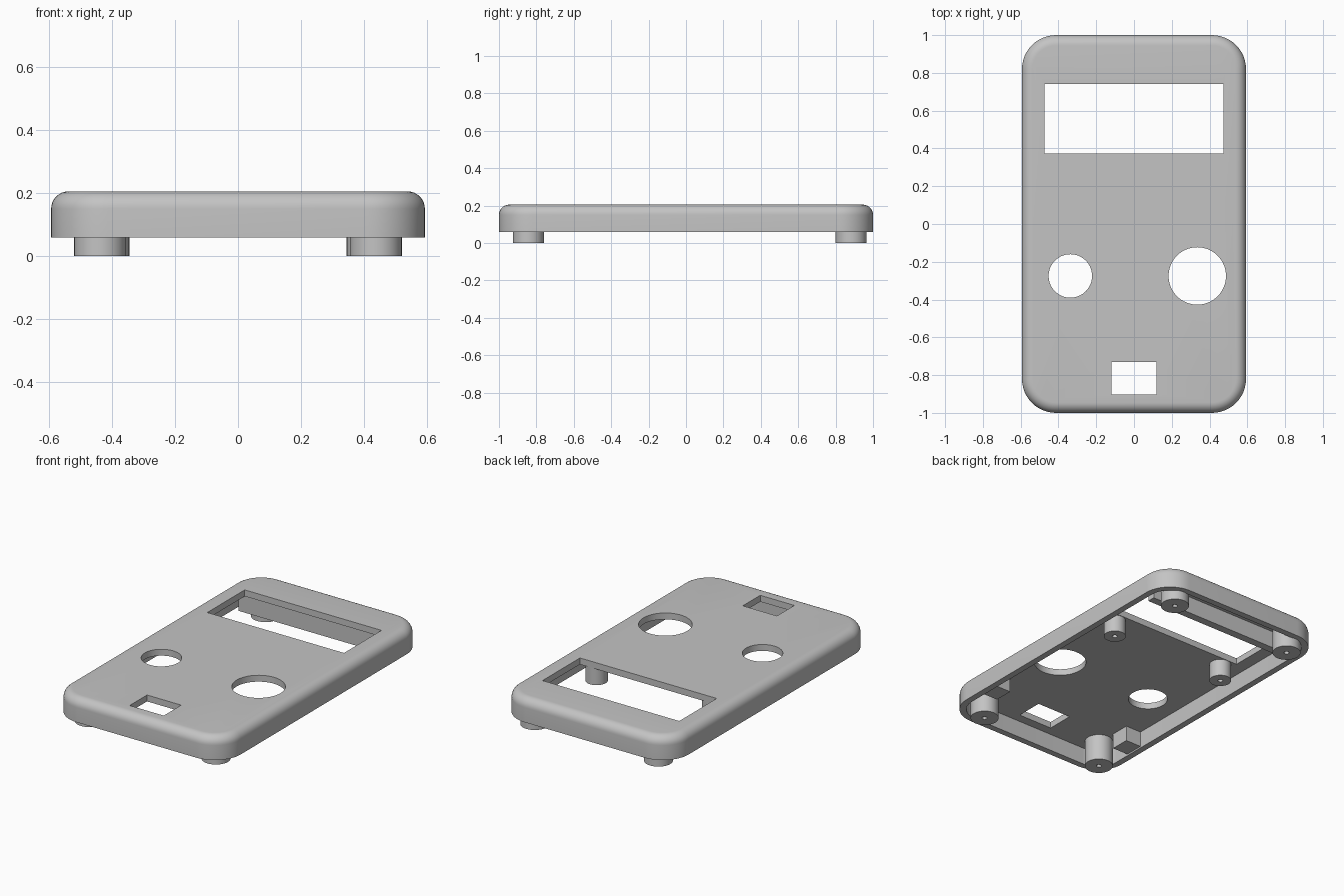
import bpy, bmesh, math

if "Cube" in bpy.data.objects:
    bpy.data.objects.remove(bpy.data.objects["Cube"])

gray = bpy.data.materials.new("matte gray plastic")
gray.diffuse_color = (0.55, 0.55, 0.55, 1)
gray.use_nodes = True
gray.node_tree.nodes["Principled BSDF"].inputs["Base Color"].default_value = gray.diffuse_color

HX, HY = 0.593, 1.0          # half width and half length
Z0, Z1 = 0.058, 0.205        # rim and top heights
CORNER, EDGE, WALL = 0.18, 0.055, 0.04


def finish(name, bm, smooth=True):
    bmesh.ops.recalc_face_normals(bm, faces=bm.faces)
    me = bpy.data.meshes.new(name)
    bm.to_mesh(me)
    bm.free()
    ob = bpy.data.objects.new(name, me)
    bpy.context.collection.objects.link(ob)
    me.materials.append(gray)
    if smooth:
        shade(ob)
    return ob


def shade(ob):
    bpy.ops.object.select_all(action='DESELECT')
    ob.select_set(True)
    bpy.context.view_layer.objects.active = ob
    bpy.ops.object.shade_smooth_by_angle(angle=math.radians(30))


def rounded_ring(bm, inset, z, n=12):
    """Rounded rectangle of vertices, shrunk by inset."""
    r = CORNER - inset
    ring = []
    for q, (sx, sy) in enumerate([(1, 1), (-1, 1), (-1, -1), (1, -1)]):
        for i in range(n + 1):
            a = math.pi / 2 * (q + i / n)
            ring.append(bm.verts.new((sx * (HX - CORNER) + r * math.cos(a),
                                      sy * (HY - CORNER) + r * math.sin(a), z)))
    return ring


def bridge(bm, a, b):
    for i in range(len(a)):
        j = (i + 1) % len(a)
        bm.faces.new((a[i], a[j], b[j], b[i]))


def box(name, x0, x1, y0, y1, z0, z1):
    bm = bmesh.new()
    bmesh.ops.create_cube(bm, size=1)
    for v in bm.verts:
        v.co = ((x0 + x1) / 2 + v.co.x * (x1 - x0),
                (y0 + y1) / 2 + v.co.y * (y1 - y0),
                (z0 + z1) / 2 + v.co.z * (z1 - z0))
    return finish(name, bm, False)


def post(name, x, y, r, z0, hole=0.015, top=0.18, n=40):
    """Screw post with a blind pilot hole, turned from a profile."""
    bm = bmesh.new()
    rings = []
    for rad, z in [(r, top), (r, z0), (hole, z0), (hole, z0 + 0.1)]:
        rings.append([bm.verts.new((x + rad * math.cos(2 * math.pi * i / n),
                                    y + rad * math.sin(2 * math.pi * i / n), z))
                      for i in range(n)])
    for a, b in zip(rings, rings[1:]):
        bridge(bm, a, b)
    bm.faces.new(rings[0])
    bm.faces.new(rings[-1])
    return finish(name, bm)


# Hollow cover: inner cavity, rim, outer wall and rounded top edge
bm = bmesh.new()
levels = [(WALL, Z1 - WALL), (WALL, Z0), (0, Z0)]
for i in range(9):
    a = math.pi / 2 * i / 8
    levels.append((EDGE * (1 - math.cos(a)), Z1 - EDGE + EDGE * math.sin(a)))
rings = [rounded_ring(bm, *lv) for lv in levels]
for a, b in zip(rings, rings[1:]):
    bridge(bm, a, b)
bm.faces.new(rings[0])
bm.faces.new(rings[-1])
cover = finish("cover_shell", bm, False)


# Openings in the top: display window, connector slot, two round holes
def round_cutter(name, x, y, r):
    bm = bmesh.new()
    bmesh.ops.create_cone(bm, cap_ends=True, segments=64, radius1=r, radius2=r, depth=0.4)
    bmesh.ops.translate(bm, verts=bm.verts, vec=(x, y, 0.3))
    return finish(name, bm, False)


cutters = [box("window_cutter", -0.473, 0.473, 0.372, 0.742, 0.1, 0.5),
           box("slot_cutter", -0.118, 0.118, -0.902, -0.73, 0.1, 0.5),
           round_cutter("small_hole_cutter", -0.337, -0.275, 0.115),
           round_cutter("large_hole_cutter", 0.335, -0.275, 0.152)]
for c in cutters:
    c.hide_render = True
    mod = cover.modifiers.new(c.name, 'BOOLEAN')
    mod.operation = 'DIFFERENCE'
    mod.solver = 'EXACT'
    mod.object = c
    bpy.context.view_layer.objects.active = cover
    bpy.ops.object.modifier_apply(modifier=mod.name)
    bpy.data.objects.remove(c)
shade(cover)

# Posts and side blocks, mirrored left and right
for side, s in (("left", -1), ("right", 1)):
    post(f"front_post_{side}", s * 0.4375, -0.8425, 0.0825, 0)
    post(f"back_post_{side}", s * 0.4275, 0.8825, 0.0825, 0)
    post(f"middle_post_{side}", s * 0.404, 0.306, 0.064, Z0)
    xs = sorted((s * 0.445, s * 0.56))
    box(f"side_block_{side}", *xs, -0.72, -0.60, 0.068, 0.18)

# Rib behind the display window
box("window_rib", -0.52, 0.52, 0.75, 0.80, Z0, 0.18)
